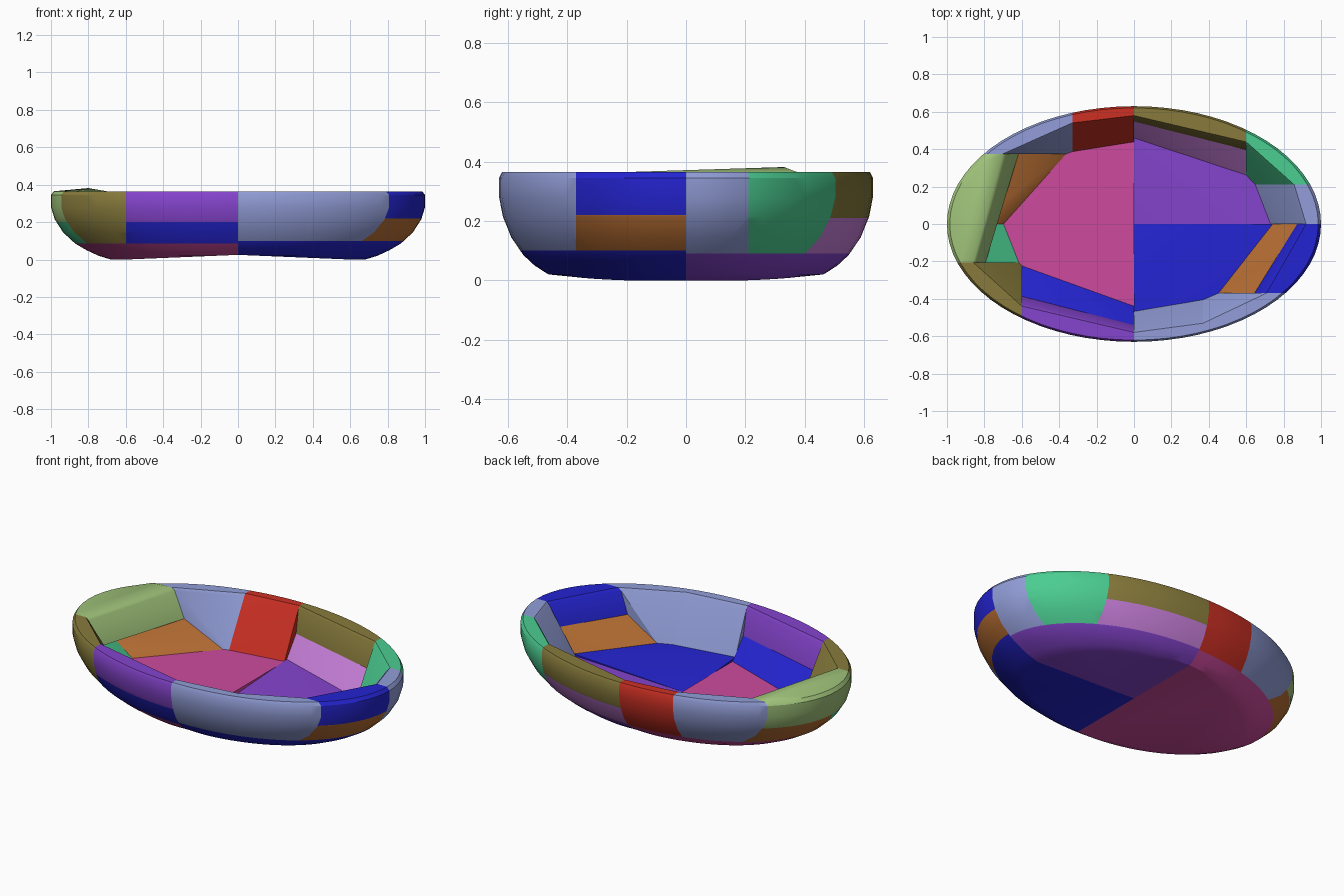
import bpy, bmesh, math
from mathutils import Vector

cube = bpy.data.objects.get("Cube")
if cube:
    bpy.data.objects.remove(cube)


def material(name, rgb):
    """Flat colour from 0-255 display values."""
    lin = [((c / 255 + 0.055) / 1.055) ** 2.4 for c in rgb] + [1.0]
    m = bpy.data.materials.new(name)
    m.use_nodes = True
    m.diffuse_color = lin
    m.node_tree.nodes["Principled BSDF"].inputs["Base Color"].default_value = lin
    return m


MATS = {n: material(n, c) for n, c in {
    "periwinkle": (146, 158, 216), "blue": (36, 36, 210), "purple": (133, 68, 205),
    "magenta": (206, 75, 158), "red": (205, 48, 36), "olive": (136, 123, 60),
    "green": (75, 205, 145), "light_green": (160, 195, 122),
    "orange": (180, 108, 50), "orchid": (198, 126, 216)}.items()}

# Oval bowl profile: (share of the oval radius, height), underside to inside
PROFILE = [(0.68, 0), (0.745, 0.02), (0.81, 0.05), (0.87, 0.085), (0.935, 0.145),
           (0.98, 0.215), (1, 0.28), (1, 0.345), (0.985, 0.365),
           (0.92, 0.365), (0.905, 0.35), (0.87, 0.21), (0.73, 0.09), (0.6, 0.07)]
SEGMENTS = 72


def make_bowl():
    """Whole bowl, from which every panel is cut."""
    bm = bmesh.new()
    rings = []
    for r, z in PROFILE:
        ring = []
        for i in range(SEGMENTS):
            a = math.tau * i / SEGMENTS
            x, y = r * math.cos(a), 0.63 * r * math.sin(a)
            # underside rises gently towards the middle
            lift = 0.025 * max(0, 1 - abs(x) / 0.6) if z < 0.03 else 0
            ring.append(bm.verts.new((x, y, max(z, lift))))
        rings.append(ring)
    for low, high in zip(rings, rings[1:]):
        for i in range(SEGMENTS):
            j = (i + 1) % SEGMENTS
            bm.faces.new((low[i], low[j], high[j], high[i]))
    for ring, z in ((rings[0], 0.025), (rings[-1], 0.065)):
        centre = bm.verts.new((0, 0, z))
        for i in range(SEGMENTS):
            bm.faces.new((ring[i], ring[(i + 1) % SEGMENTS], centre))
    return bm


bowl = make_bowl()


def panel(name, colour, xs, ys, zs, extra=()):
    """Cut a box-shaped region out of the bowl and wrap it in a convex solid."""
    cut = bowl.copy()
    for axis, (low, high) in enumerate((xs, ys, zs)):
        for limit, sign in ((low, -1), (high, 1)):
            co, no = Vector(), Vector()
            co[axis], no[axis] = limit, sign
            geom = cut.verts[:] + cut.edges[:] + cut.faces[:]
            bmesh.ops.bisect_plane(cut, geom=geom, dist=1e-5, plane_co=co,
                                   plane_no=no, clear_outer=True)
    bm = bmesh.new()
    for co in [v.co.copy() for v in cut.verts] + [Vector(p) for p in extra]:
        bm.verts.new(co)
    cut.free()
    bmesh.ops.remove_doubles(bm, verts=bm.verts[:], dist=1e-4)
    bmesh.ops.convex_hull(bm, input=bm.verts[:])
    bmesh.ops.delete(bm, geom=[v for v in bm.verts if not v.link_faces], context="VERTS")
    bmesh.ops.dissolve_limit(bm, angle_limit=math.radians(0.5),
                             verts=bm.verts[:], edges=bm.edges[:])
    bmesh.ops.recalc_face_normals(bm, faces=bm.faces[:])
    mesh = bpy.data.meshes.new(name)
    bm.to_mesh(mesh)
    bm.free()
    mesh.materials.append(MATS[colour])
    obj = bpy.data.objects.new(name, mesh)
    bpy.context.collection.objects.link(obj)
    bpy.ops.object.select_all(action="DESELECT")
    obj.select_set(True)
    bpy.context.view_layer.objects.active = obj
    bpy.ops.object.shade_smooth_by_angle(angle=math.radians(30))


E = 2  # beyond the bowl on any side

# Floor panels
panel("floor_right", "magenta", (-E, 0), (-E, E), (-E, 0.085))
panel("floor_back_left", "purple", (0, E), (0, E), (-E, 0.09))
panel("floor_front_left", "blue", (0, E), (-E, 0), (-E, 0.1))

# Front wall
panel("wall_front_left_inner", "periwinkle", (0, 0.37), (-E, -0.37), (0.1, E))
panel("wall_front_left_outer", "periwinkle", (0.37, E), (-E, -0.37), (0.1, E))
panel("wall_front_right_upper", "purple", (-0.6, 0), (-E, 0), (0.2, E))
panel("wall_front_right_lower", "blue", (-0.6, 0), (-E, 0), (0.085, 0.2))
panel("wall_front_right_corner", "olive", (-E, -0.6), (-E, -0.205), (0.085, E))

# Left wall
panel("wall_left_upper", "blue", (0.3, E), (-0.37, 0), (0.22, E))
panel("wall_left_lower", "orange", (0.3, E), (-0.37, 0), (0.1, 0.22))
panel("wall_left_back", "periwinkle", (0.3, E), (0, 0.21), (0.09, E))
panel("wall_back_left_corner", "green", (0.6, E), (0.21, E), (0.09, E))

# Back wall
panel("wall_back_left_upper", "olive", (0, 0.6), (0, E), (0.21, E))
panel("wall_back_left_lower", "orchid", (0, 0.6), (0, E), (0.09, 0.21))
panel("wall_back_middle", "red", (-0.33, 0), (0, E), (0.085, E))
panel("wall_back_right", "periwinkle", (-E, -0.33), (0.375, E), (0.085, E))

# Right wall, with a slightly raised rim point
panel("wall_right_upper", "light_green", (-E, -0.3), (-0.205, 0.375), (0.2, E),
      extra=[(-0.8, 0.33, 0.382)])
panel("wall_right_back_lower", "orange", (-E, -0.3), (0, 0.375), (0.085, 0.2))
panel("wall_right_front_lower", "green", (-E, -0.3), (-0.205, 0), (0.085, 0.2))

bowl.free()
